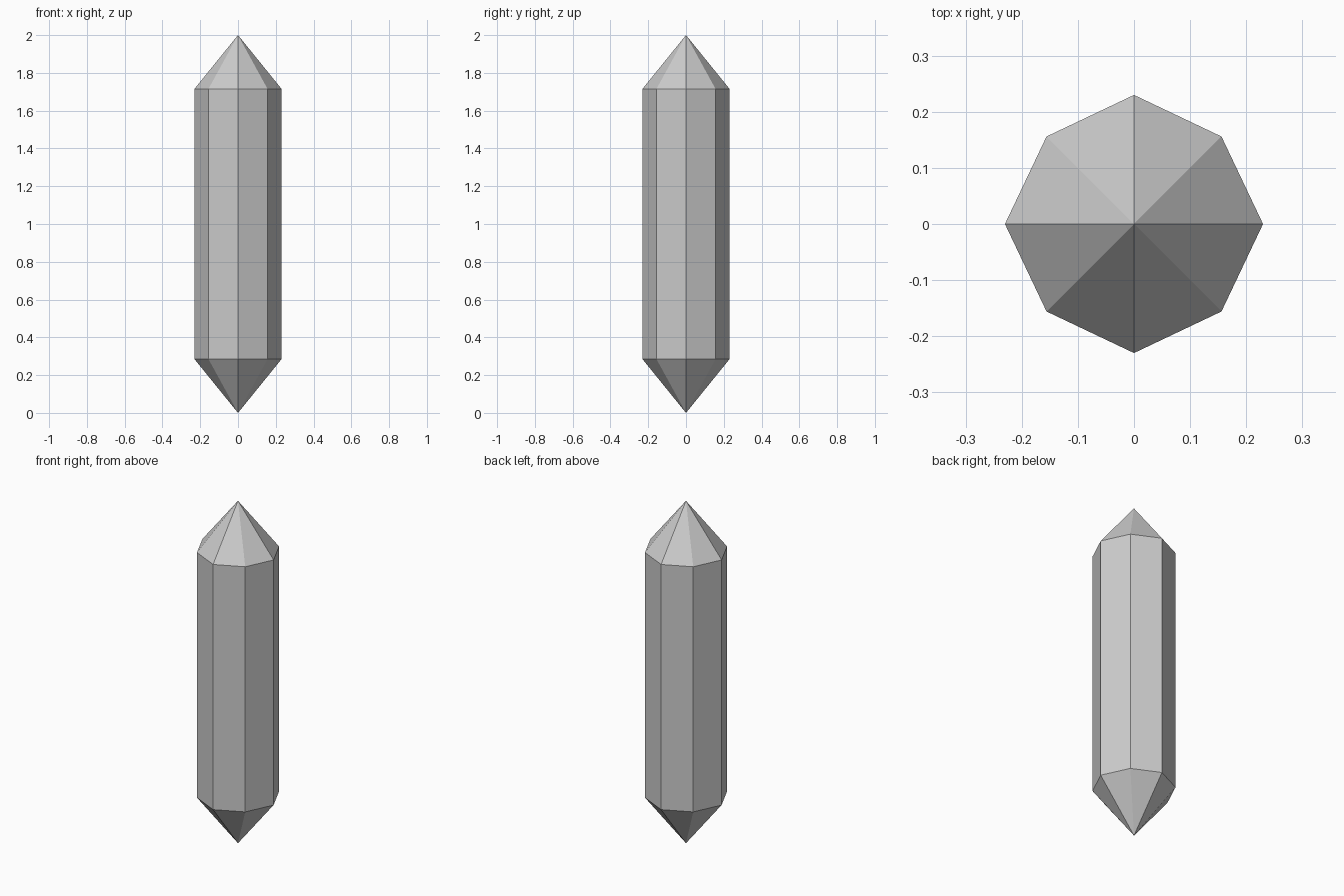
import bpy, bmesh
from math import cos, sin, pi

if "Cube" in bpy.data.objects:
    bpy.data.objects.remove(bpy.data.objects["Cube"])

SIDES = 8
R_AXIS, R_DIAG = 0.23, 0.2205   # corners on the axes stick out slightly further
LOW, HIGH, TOP = 0.284, 1.716, 2.0

bm = bmesh.new()


def ring(z):
    """Octagonal ring of corners at height z."""
    verts = []
    for i in range(SIDES):
        r = R_DIAG if i % 2 else R_AXIS
        a = 2 * pi * i / SIDES
        verts.append(bm.verts.new((r * cos(a), r * sin(a), z)))
    return verts


# Prism body with a pointed cap at each end
lower, upper = ring(LOW), ring(HIGH)
bottom_tip = bm.verts.new((0, 0, 0))
top_tip = bm.verts.new((0, 0, TOP))
for i in range(SIDES):
    j = (i + 1) % SIDES
    bm.faces.new((lower[i], lower[j], upper[j], upper[i]))
    bm.faces.new((upper[i], upper[j], top_tip))
    bm.faces.new((lower[j], lower[i], bottom_tip))

mesh = bpy.data.meshes.new("crystal")
bm.to_mesh(mesh)
bm.free()
bpy.context.collection.objects.link(bpy.data.objects.new("crystal", mesh))
